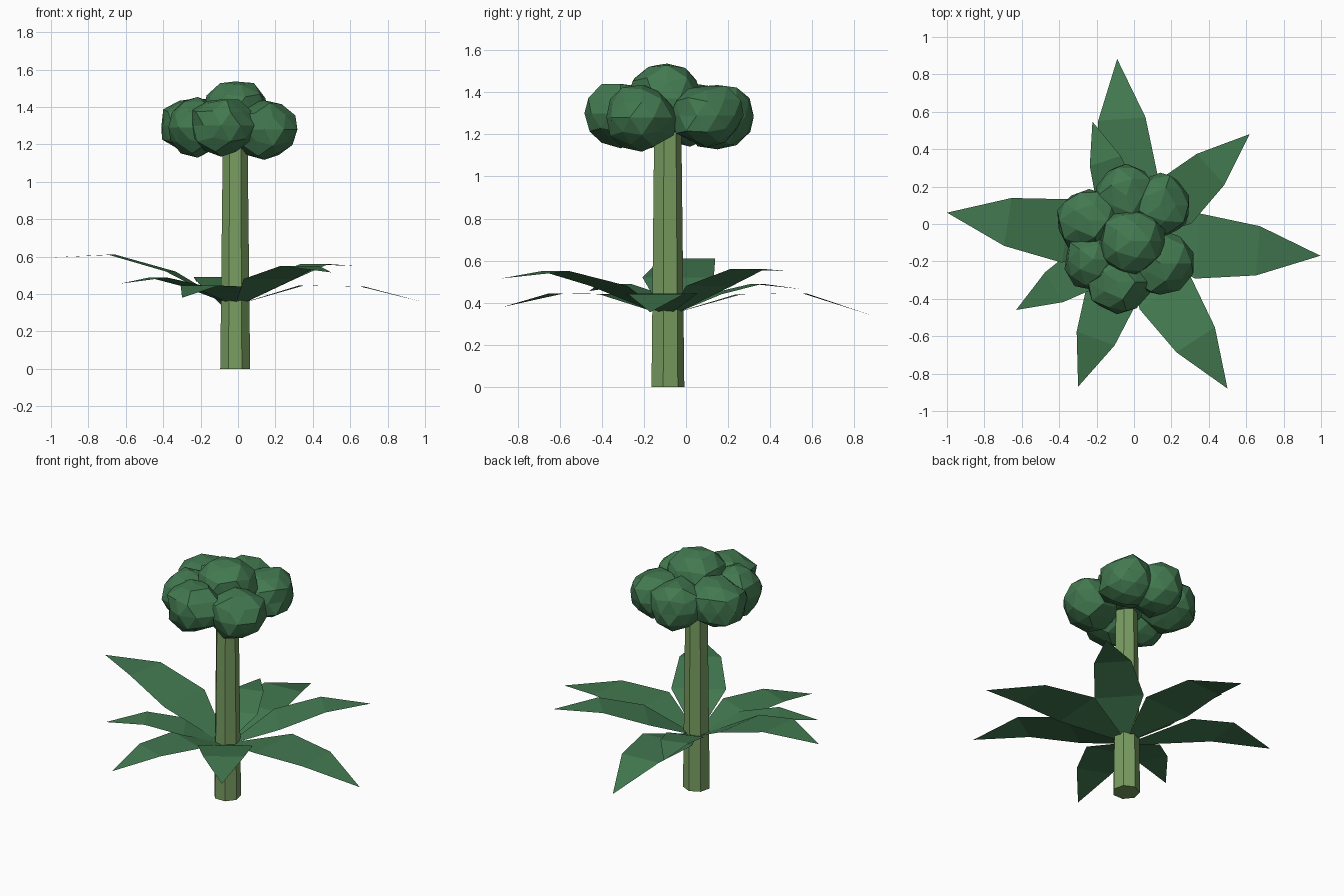
import bpy, bmesh, math, random
from mathutils import Vector

if "Cube" in bpy.data.objects:
    bpy.data.objects.remove(bpy.data.objects["Cube"])

random.seed(4)
CX, CY = -0.015, -0.09  # plant axis


def material(name, rgb):
    m = bpy.data.materials.new(name)
    m.diffuse_color = (*rgb, 1)
    m.use_nodes = True
    m.node_tree.nodes["Principled BSDF"].inputs["Base Color"].default_value = m.diffuse_color
    return m


STEM = material("stem green", (0.19, 0.34, 0.12))
LEAF = material("dark green", (0.055, 0.19, 0.08))


def make_object(name, bm, mat):
    mesh = bpy.data.meshes.new(name)
    bm.to_mesh(mesh)
    bm.free()
    mesh.materials.append(mat)
    ob = bpy.data.objects.new(name, mesh)
    bpy.context.collection.objects.link(ob)
    return ob


# Seven-sided tapering stem, one corner toward the back
bm = bmesh.new()
rings = []
for z, r in ((0, 0.082), (1.22, 0.068)):
    rings.append([bm.verts.new((CX + r * math.cos(a), CY + r * math.sin(a), z))
                  for a in (math.pi / 2 + i * math.tau / 7 for i in range(7))])
for i in range(7):
    j = (i + 1) % 7
    bm.faces.new((rings[0][i], rings[0][j], rings[1][j], rings[1][i]))
bm.faces.new(rings[0][::-1])
bm.faces.new(rings[1])
make_object("stem", bm, STEM)


# Leaves: flat strips that rise from the stem, then bend over to a point
def leaf(angle, length, z_mid, z_shoulder, z_tip):
    a = math.radians(angle)
    out, side = Vector((math.cos(a), math.sin(a), 0)), Vector((-math.sin(a), math.cos(a), 0))
    bm = bmesh.new()

    def point(r, w, z):
        return bm.verts.new(Vector((CX, CY, z)) + out * r + side * w)

    rows = [(point(r, -w, z), point(r, w, z)) for r, w, z in (
        (0.05, 0.03 * length, 0.355),
        (0.35 * length, 0.172 * length, z_mid),
        (0.67 * length, 0.13 * length, z_shoulder))]
    for p, q in zip(rows, rows[1:]):
        bm.faces.new((p[0], q[0], q[1], p[1]))
    bm.faces.new((rows[2][0], point(length, 0, z_tip), rows[2][1]))
    make_object("leaf", bm, LEAF)


for spec in ((-4.5, 1.015, 0.445, 0.44, 0.355), (42, 0.853, 0.48, 0.56, 0.55),
             (94.4, 0.975, 0.44, 0.445, 0.34), (108, 0.67, 0.44, 0.49, 0.465),
             (171.3, 0.996, 0.52, 0.61, 0.595), (211, 0.718, 0.44, 0.488, 0.455),
             (250, 0.83, 0.44, 0.445, 0.38), (-56.9, 0.943, 0.48, 0.55, 0.515)):
    leaf(*spec)


# Head: faceted, slightly irregular florets around a central one
def floret(x, y, z, r, rz):
    bm = bmesh.new()
    bmesh.ops.create_icosphere(bm, subdivisions=2, radius=1)
    for v in bm.verts:
        k = random.uniform(0.9, 1.08)
        v.co = Vector((x + v.co.x * r * k, y + v.co.y * r * k, z + v.co.z * rz * k))
    make_object("floret", bm, LEAF)


floret(CX, CY, 1.37, 0.18, 0.175)
for x, y, z, r in ((-0.04, 0.15, 1.285, 0.175), (0.14, 0.10, 1.29, 0.175),
                   (0.14, -0.21, 1.28, 0.175), (-0.09, -0.31, 1.30, 0.175),
                   (-0.215, -0.19, 1.29, 0.165), (-0.24, 0.02, 1.30, 0.175)):
    floret(x, y, z, r, 0.155)
